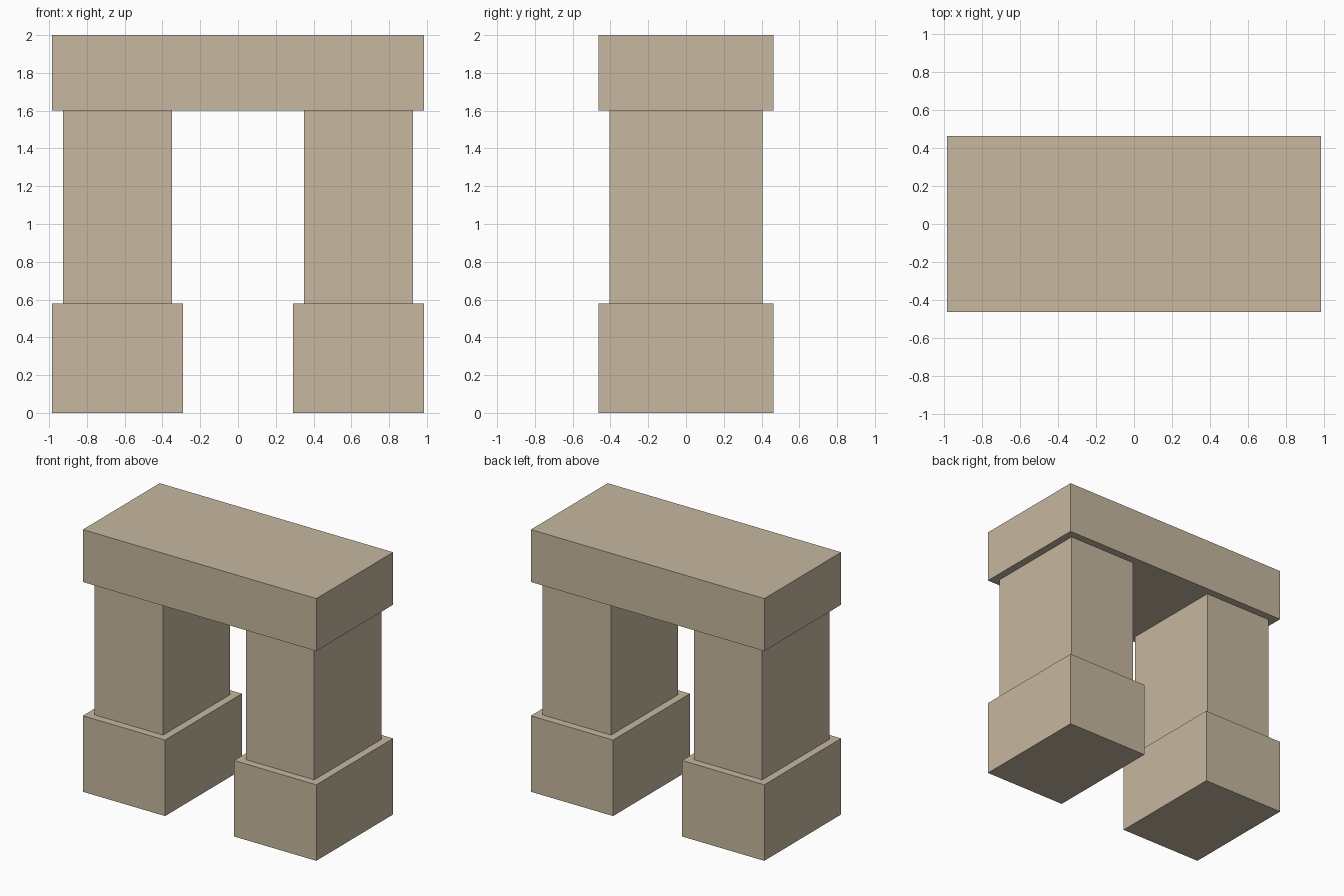
import bpy

if "Cube" in bpy.data.objects:
    bpy.data.objects.remove(bpy.data.objects["Cube"])

stone = bpy.data.materials.new("stone")
stone.diffuse_color = (0.57, 0.48, 0.35, 1)
stone.use_nodes = True
stone.node_tree.nodes["Principled BSDF"].inputs["Base Color"].default_value = stone.diffuse_color


def block(name, x, half_x, half_y, z0, z1):
    """Box centred on y = 0, spanning z0 to z1."""
    bpy.ops.mesh.primitive_cube_add(size=2)
    ob = bpy.context.object
    ob.name = name
    ob.location = (x, 0, (z0 + z1) / 2)
    ob.scale = (half_x, half_y, (z1 - z0) / 2)
    bpy.ops.object.transform_apply(location=False, rotation=False, scale=True)
    ob.data.materials.append(stone)
    return ob


HALF_X, HALF_Y = 0.985, 0.463   # overall footprint
INSET = 0.058                   # pillars step in from base and lintel
BASE_HALF = 0.347
BASE_TOP, LINTEL_BOTTOM, TOP = 0.58, 1.6, 2.0

# Two stepped pillars
for side, s in (("left", -1), ("right", 1)):
    x = s * (HALF_X - BASE_HALF)
    block(side + "_base", x, BASE_HALF, HALF_Y, 0, BASE_TOP)
    block(side + "_pillar", x, BASE_HALF - INSET, HALF_Y - INSET, BASE_TOP, LINTEL_BOTTOM)

# Lintel across the top
block("lintel", 0, HALF_X, HALF_Y, LINTEL_BOTTOM, TOP)
